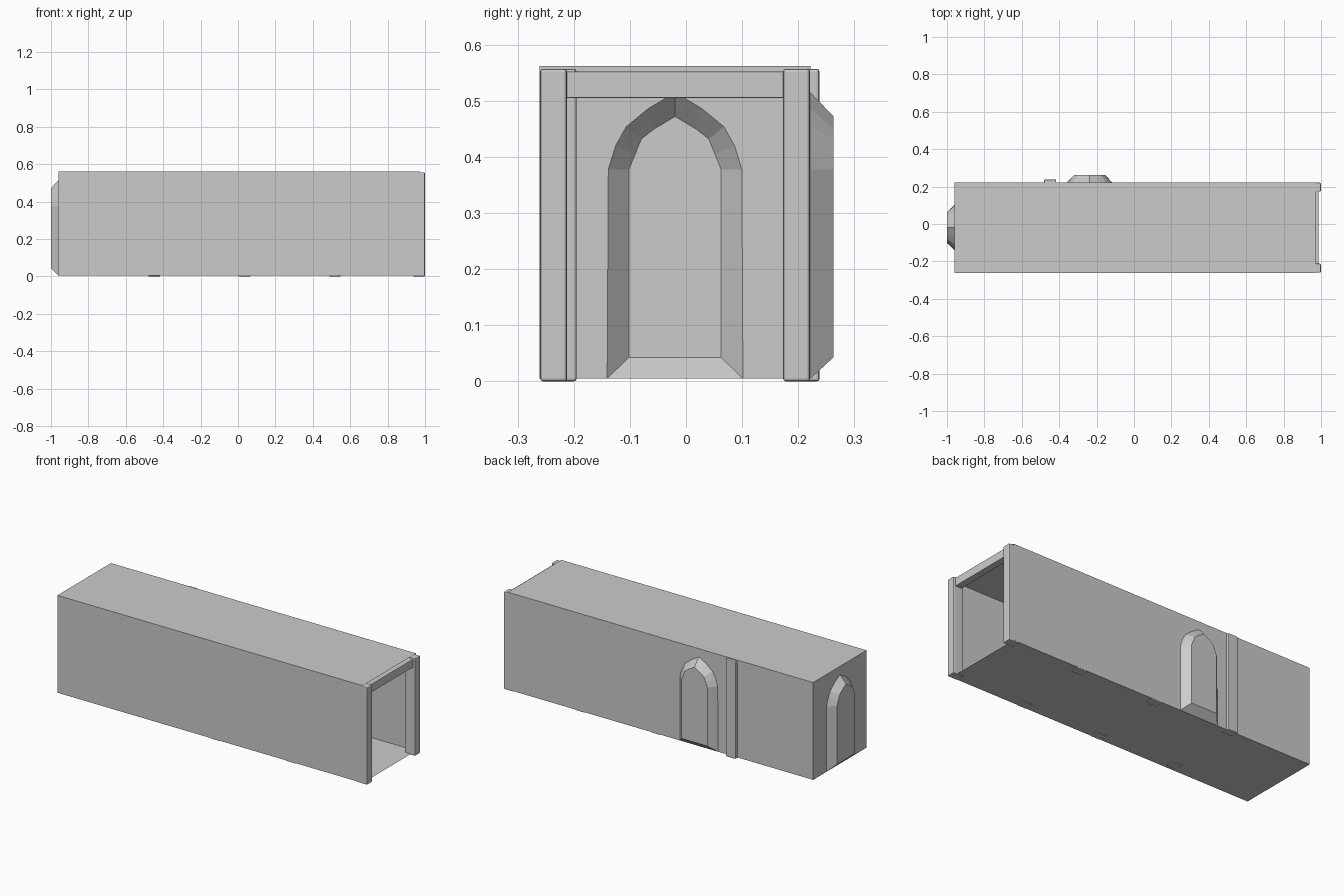
import bpy, bmesh
from mathutils import Vector

if "Cube" in bpy.data.objects:
    bpy.data.objects.remove(bpy.data.objects["Cube"])

X0, X1 = -0.96, 0.972        # end wall, open end
Y0, Y1 = -0.261, 0.222       # front wall, back wall
Z0, Z1 = 0.005, 0.562        # floor, ceiling
CY = (Y0 + Y1) / 2

# Half profiles of the pointed arch: opening in the wall, and niche back
OPENING = [(0.121, Z0), (0.119, 0.378), (0.106, 0.42), (0.087, 0.454), (0.048, 0.486), (0, 0.515)]
BACK = [(0.082, 0.043), (0.082, 0.378), (0.071, 0.405), (0.060, 0.432), (0.037, 0.45), (0, 0.472)]


def full(half):
    """Mirror a half arch into a full outline, left foot to right foot."""
    return [(-u, z) for u, z in half] + [(u, z) for u, z in reversed(half[:-1])]


def mesh_object(name, faces):
    """Make an object from lists of face corner points."""
    bm = bmesh.new()
    for pts in faces:
        bm.faces.new([bm.verts.new(p) for p in pts])
    bmesh.ops.remove_doubles(bm, verts=bm.verts, dist=1e-5)
    bmesh.ops.recalc_face_normals(bm, faces=bm.faces)
    me = bpy.data.meshes.new(name)
    bm.to_mesh(me)
    bm.free()
    ob = bpy.data.objects.new(name, me)
    bpy.context.collection.objects.link(ob)
    return ob


def arch_wall(center, u0, u1, place, depth):
    """Wall with an arched hole, plus the tapered niche behind the hole."""
    front = [place(center + u, z, 0) for u, z in full(OPENING)]
    back = [place(center + u, z, depth) for u, z in full(BACK)]
    wall = [place(u0, Z0, 0)] + front + [place(u1, Z0, 0), place(u1, Z1, 0), place(u0, Z1, 0)]
    n = len(front)
    sides = [[front[i], front[(i + 1) % n], back[(i + 1) % n], back[i]] for i in range(n)]
    return [wall] + sides + [back]


def block(name, lo, hi, bevel):
    """Bevelled box between two corners."""
    lo, hi = Vector(lo), Vector(hi)
    bpy.ops.mesh.primitive_cube_add(size=1, location=(lo + hi) / 2)
    ob = bpy.context.object
    ob.name = name
    ob.scale = hi - lo
    bpy.ops.object.transform_apply(location=False, rotation=False, scale=True)
    mod = ob.modifiers.new("bevel", "BEVEL")
    mod.width = bevel
    mod.segments = 2
    return ob


# Corridor shell: floor, ceiling, plain front wall, arched back and end walls
shell = [
    [(X0, Y0, Z0), (X1, Y0, Z0), (X1, Y1, Z0), (X0, Y1, Z0)],
    [(X0, Y0, Z1), (X1, Y0, Z1), (X1, Y1, Z1), (X0, Y1, Z1)],
    [(X0, Y0, Z0), (X1, Y0, Z0), (X1, Y0, Z1), (X0, Y0, Z1)],
]
shell += arch_wall(-0.237, X0, X1, lambda u, z, d: (u, Y1 + d, z), 0.041)
shell += arch_wall(CY, Y0, Y1, lambda u, z, d: (X0 - d, u, z), 0.04)
mesh_object("corridor_shell", shell)

# Post and beam frames along the corridor; the innermost sits slightly off centre
for i, (x, dy) in enumerate([(-0.448, 0.017), (0.035, 0), (0.518, 0), (0.967, 0)]):
    for side, y in (("front", -0.26), ("back", 0.173)):
        block(f"{side}_pillar_{i}", (x - 0.032, y + dy, 0), (x + 0.032, y + dy + 0.048, 0.557), 0.005)
    block(f"beam_{i}", (x - 0.02, -0.235 + dy, 0.505), (x + 0.02, 0.195 + dy, 0.552), 0.002)
